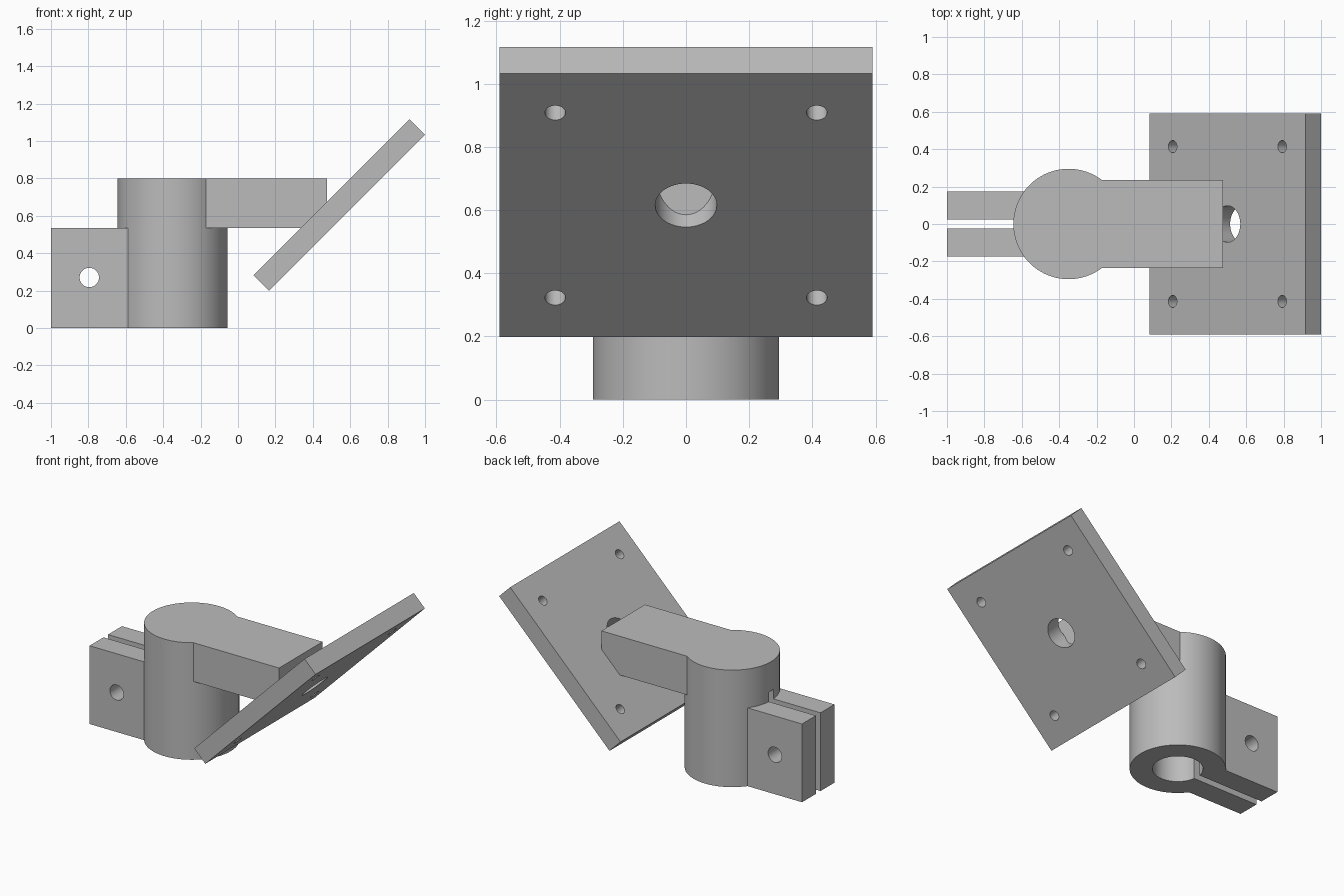
import bpy
import math
from mathutils import Matrix, Vector

if "Cube" in bpy.data.objects:
    bpy.data.objects.remove(bpy.data.objects["Cube"], do_unlink=True)

grey = bpy.data.materials.new("plain_grey")
grey.use_nodes = True
colour = (0.5, 0.5, 0.5, 1)
grey.diffuse_color = colour
grey.node_tree.nodes["Principled BSDF"].inputs["Base Color"].default_value = colour


def finish(name):
    ob = bpy.context.object
    ob.name = name
    ob.data.materials.append(grey)
    return ob


def box(name, low, high):
    low, high = Vector(low), Vector(high)
    bpy.ops.mesh.primitive_cube_add(size=1, location=(low + high) / 2)
    ob = finish(name)
    ob.data.transform(Matrix.Diagonal(high - low).to_4x4())
    return ob


def cylinder(name, radius, depth, location, rotation=(0, 0, 0), sides=64):
    bpy.ops.mesh.primitive_cylinder_add(vertices=sides, radius=radius, depth=depth,
                                        location=location, rotation=rotation)
    return finish(name)


def combine(target, tool, operation):
    """Apply a boolean and remove the tool object."""
    mod = target.modifiers.new("combine", "BOOLEAN")
    mod.operation, mod.object, mod.solver = operation, tool, "EXACT"
    bpy.context.view_layer.objects.active = target
    bpy.ops.object.modifier_apply(modifier=mod.name)
    bpy.data.objects.remove(tool, do_unlink=True)


def smooth(ob):
    bpy.ops.object.select_all(action="DESELECT")
    ob.select_set(True)
    bpy.context.view_layer.objects.active = ob
    bpy.ops.object.shade_smooth_by_angle(angle=math.radians(30))


POST_X = -0.35
TOP, STEP, BORE_TOP = 0.8, 0.535, 0.6

# Post with clamp ears and arm
clamp = cylinder("clamp_and_arm", 0.295, TOP, (POST_X, 0, TOP / 2), sides=96)
combine(clamp, box("ears", (-1, -0.175, 0), (POST_X, 0.175, STEP)), "UNION")
combine(clamp, box("arm", (POST_X, -0.235, STEP), (0.475, 0.235, TOP)), "UNION")

# Blind bore, clamping slot and cross bolt hole
combine(clamp, cylinder("bore", 0.155, BORE_TOP * 2, (POST_X, 0, 0)), "DIFFERENCE")
combine(clamp, box("slot", (-1.1, -0.025, -0.1), (POST_X, 0.025, BORE_TOP)), "DIFFERENCE")
combine(clamp, cylinder("bolt_hole", 0.052, 1, (-0.795, 0, 0.27),
                        (math.pi / 2, 0, 0), 32), "DIFFERENCE")
smooth(clamp)

# Tilted mounting plate with a centre hole and four corner holes
plate = box("mounting_plate", (-0.59, -0.59, -0.059), (0.59, 0.59, 0.059))
combine(plate, cylinder("centre_hole", 0.0975, 1, (0, 0, 0)), "DIFFERENCE")
for sx in (-1, 1):
    for sy in (-1, 1):
        combine(plate, cylinder("corner_hole", 0.0325, 1,
                                (sx * 0.414, sy * 0.414, 0), sides=32), "DIFFERENCE")
smooth(plate)
plate.rotation_euler = (0, -math.pi / 4, 0)
plate.location = (0.541, 0, 0.657)
